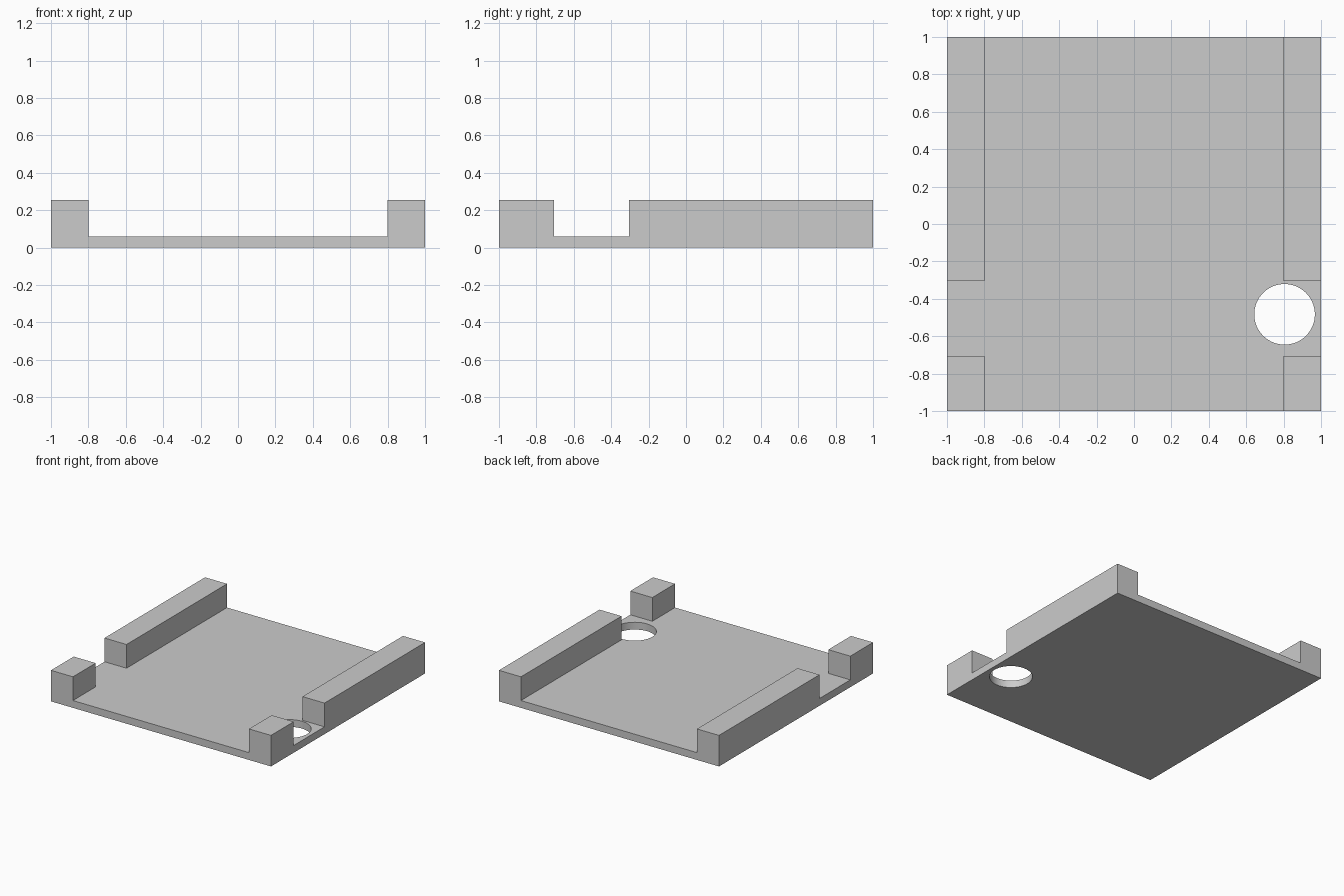
import bpy, bmesh, math
from mathutils import Matrix

if "Cube" in bpy.data.objects:
    bpy.data.objects.remove(bpy.data.objects["Cube"])

PLATE_Z, RAIL_Z = 0.06, 0.255
RAIL_X, GAP_FRONT, GAP_BACK = 0.80, -0.705, -0.305

# base plate, scored along the rail outlines
bm = bmesh.new()
bmesh.ops.create_cube(bm, size=1, matrix=Matrix.Translation((0, 0, PLATE_Z / 2))
                      @ Matrix.Diagonal((2, 2, PLATE_Z, 1)))
cuts = [((-RAIL_X, 0, 0), (1, 0, 0)), ((RAIL_X, 0, 0), (1, 0, 0)),
        ((0, GAP_FRONT, 0), (0, 1, 0)), ((0, GAP_BACK, 0), (0, 1, 0))]
for co, no in cuts:
    bmesh.ops.bisect_plane(bm, geom=bm.verts[:] + bm.edges[:] + bm.faces[:],
                           plane_co=co, plane_no=no)

# side rails and front corner blocks, raised from the plate
bm.normal_update()
tops = []
for f in bm.faces:
    c = f.calc_center_median()
    if f.normal.z > 0.9 and abs(c.x) > RAIL_X and not GAP_FRONT < c.y < GAP_BACK:
        tops.append(f)
raised = bmesh.ops.extrude_face_region(bm, geom=tops)["geom"]
for v in raised:
    if isinstance(v, bmesh.types.BMVert):
        v.co.z = RAIL_Z
bmesh.ops.recalc_face_normals(bm, faces=bm.faces[:])
mesh = bpy.data.meshes.new("railed_plate")
bm.to_mesh(mesh)
bm.free()
plate = bpy.data.objects.new("railed_plate", mesh)
bpy.context.collection.objects.link(plate)

# round through hole in the right-hand gap
bpy.ops.mesh.primitive_cylinder_add(vertices=64, radius=0.162, depth=0.4,
                                    location=(0.805, -0.483, 0.03))
cutter = bpy.context.object
cutter.name = "hole_cutter"
mod = plate.modifiers.new("hole", "BOOLEAN")
mod.operation, mod.solver, mod.object = "DIFFERENCE", "EXACT", cutter
bpy.ops.object.select_all(action="DESELECT")
plate.select_set(True)
bpy.context.view_layer.objects.active = plate
bpy.ops.object.modifier_apply(modifier=mod.name)
bpy.data.objects.remove(cutter)
bpy.ops.object.shade_smooth_by_angle(angle=math.radians(30))
